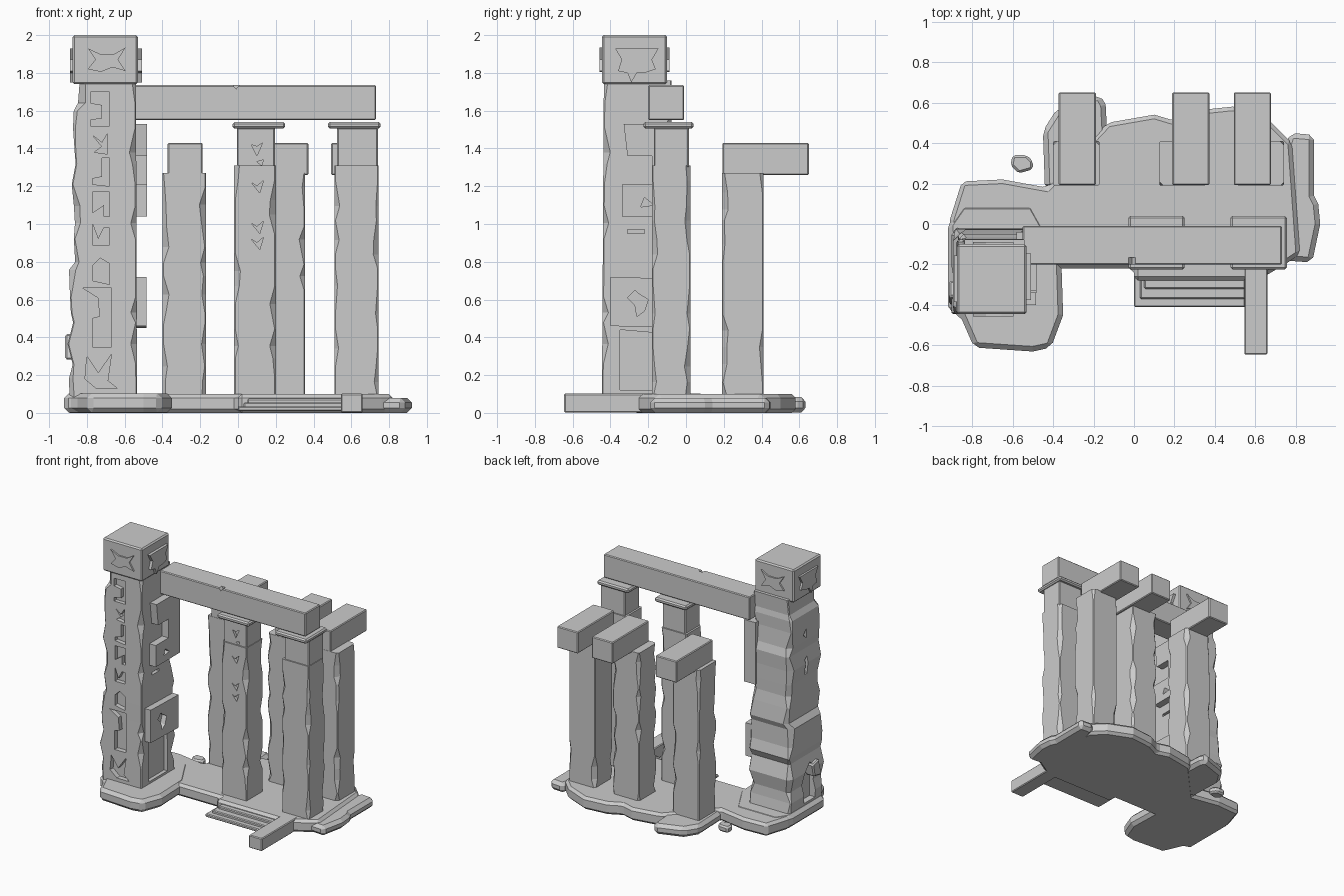
import bpy, bmesh, random
from mathutils import Vector

if "Cube" in bpy.data.objects:
    bpy.data.objects.remove(bpy.data.objects["Cube"])

random.seed(4)


def make(name, bm):
    bmesh.ops.recalc_face_normals(bm, faces=bm.faces)
    me = bpy.data.meshes.new(name)
    bm.to_mesh(me)
    bm.free()
    ob = bpy.data.objects.new(name, me)
    bpy.context.collection.objects.link(ob)
    return ob


def bake(ob):
    dg = bpy.context.evaluated_depsgraph_get()
    me = bpy.data.meshes.new_from_object(ob.evaluated_get(dg))
    ob.modifiers.clear()
    ob.data = me


def bevel(ob, w):
    if w:
        m = ob.modifiers.new("bevel", 'BEVEL')
        m.width, m.segments, m.limit_method = w, 1, 'ANGLE'
    return ob


def prism(name, pts, axis, lo, hi, w=0.0):
    """Extrude a 2D outline along an axis: x uses (y,z), y uses (x,z), z uses (x,y)."""
    place = {'x': lambda a, b, h: (h, a, b), 'y': lambda a, b, h: (a, h, b),
             'z': lambda a, b, h: (a, b, h)}[axis]
    bm = bmesh.new()
    rings = [[bm.verts.new(place(a, b, h)) for a, b in pts] for h in (lo, hi)]
    for r in rings:
        bm.faces.new(r)
    for i in range(len(pts)):
        j = (i + 1) % len(pts)
        bm.faces.new((rings[0][i], rings[0][j], rings[1][j], rings[1][i]))
    return bevel(make(name, bm), w)


def box(name, x0, x1, y0, y1, z0, z1, w=0.006):
    return prism(name, [(x0, y0), (x1, y0), (x1, y1), (x0, y1)], 'z', z0, z1, w)


def rough_column(name, bottom, top, z0, z1, n, chip, rough=0.0):
    """Stack of rectangles with randomly chipped corners; bounds are x0,x1,y0,y1."""
    bm = bmesh.new()
    rings = []
    for k in range(n + 1):
        t = k / n
        x0, x1, y0, y1 = [a + (b - a) * t for a, b in zip(bottom, top)]
        x0 += random.uniform(-rough, rough)
        y1 += random.uniform(-rough, rough)
        z = z0 + (z1 - z0) * t
        if 0 < k < n:
            z += random.uniform(-0.3, 0.3) * (z1 - z0) / n
        ring = []
        for cx, cy, sx, sy, first in ((x0, y0, 1, 1, 'y'), (x1, y0, -1, 1, 'x'),
                                      (x1, y1, -1, -1, 'y'), (x0, y1, 1, -1, 'x')):
            c = random.uniform(0.012, chip) if random.random() < 0.4 else 0.006
            a, b = (cx, cy + sy * c), (cx + sx * c, cy)
            for p in ((a, b) if first == 'y' else (b, a)):
                ring.append(bm.verts.new((p[0], p[1], z)))
        rings.append(ring)
    bm.faces.new(rings[0])
    bm.faces.new(rings[-1])
    for r, s in zip(rings, rings[1:]):
        for i in range(8):
            j = (i + 1) % 8
            bm.faces.new((r[i], r[j], s[j], s[i]))
    return make(name, bm)


def carve(ob, cutters):
    for c in cutters:
        c.hide_render = True
        m = ob.modifiers.new("carve", 'BOOLEAN')
        m.operation, m.solver, m.object = 'DIFFERENCE', 'EXACT', c
    bpy.context.view_layer.update()
    bake(ob)
    for c in cutters:
        bpy.data.objects.remove(c)


# ground slabs
prism("main_slab", [(-.91, -.2), (-.91, .02), (-.85, .21), (-.65, .22), (-.43, .18), (-.13, .5),
                    (.1, .54), (.2, .51), (.3, .56), (.49, .58), (.68, .5), (.78, .4), (.82, -.15),
                    (.76, -.19), (.66, -.25), (.56, -.28), (0, -.28), (0, -.22), (-.6, -.22)],
      'z', 0, .1, .02)
prism("tower_foot_slab", [(-.92, -.43), (-.86, -.45), (-.79, -.61), (-.5, -.63), (-.41, -.61),
                          (-.35, -.45), (-.36, -.15), (-.5, .1), (-.85, .1), (-.92, 0)],
      'z', 0.002, .103, .025)
prism("rear_rock", [(-.44, .17), (-.45, .46), (-.38, .57), (-.17, .64), (-.14, .59), (-.13, .4),
                    (0, .2)], 'z', 0.001, .085, .025)
prism("right_rock", [(.74, -.18), (.88, -.19), (.92, .0), (.91, .1), (.89, .14), (.89, .44),
                     (.77, .45), (.72, .3)], 'z', 0, .08, .025)
prism("loose_stone", [(-.61, .29), (-.57, .25), (-.5, .27), (-.5, .31), (-.53, .34), (-.6, .34)],
      'z', 0.01, .06, .012)

# front steps and kerb
for i, (a, b, y, z) in enumerate(((0, .55, -.41, .035), (.03, .55, -.37, .055), (.05, .55, -.32, .075))):
    box(f"step_{i}", a, b, y, -.2, .01, z)
box("kerb", .545, .66, -.645, -.2, .001, .102)

# back columns, each with a beam running backwards
for i, (cx, bx) in enumerate(((-.285, -.28), (.24, .28), (.625, .585))):
    b = (cx - .115, cx + .115, .19, .41)
    rough_column(f"back_column_{i}", b, b, .08, 1.27, 13, .035)
    box(f"back_beam_{i}", bx - .092, bx + .092, .192, .65, 1.26, 1.43)

# front columns with neck and capital
front = []
for i, (x0, x1, cx) in enumerate(((-.02, .2, .115), (.51, .745, .62))):
    b = (x0, x1, -.18, .025)
    front.append(rough_column(f"front_column_{i}", b, b, .08, 1.31, 13, .035))
    box(f"front_neck_{i}", x0 + .015, x1 - .005, -.17, .015, 1.3, 1.51)
    box(f"capital_{i}", cx - .143, cx + .135, -.225, .04, 1.505, 1.54, .01)
for z in (1.2, .985, .9):
    pts = [(.07, z + .02), (.1, z), (.135, z + .03), (.115, z - .035)]
    carve(front[0], [prism("cut", pts, 'y', -.3, -.155)])
neck = bpy.data.objects["front_neck_0"]
carve(neck, [prism("cut", [(.07, 1.42), (.1, 1.41), (.13, 1.43), (.1, 1.36)], 'y', -.3, -.15),
             prism("cut", [(.1, 1.33), (.135, 1.34), (.125, 1.31)], 'y', -.3, -.15)])

# lintel with a chipped edge
lintel = box("lintel", -.55, .73, -.2, -.01, 1.55, 1.735)
carve(lintel, [prism("cut", [(-.04, 1.75), (.02, 1.75), (-.01, 1.715)], 'y', -.25, -.165)])

# tower shaft
shaft = rough_column("tower_shaft", (-.895, -.535, -.445, -.025), (-.855, -.54, -.435, -.07),
                     .08, 1.76, 18, .04, .018)
# carved symbols down the front of the shaft
front_marks = [
    [(-.78, 1.7), (-.68, 1.7), (-.68, 1.52), (-.78, 1.52), (-.78, 1.55), (-.72, 1.56), (-.72, 1.63), (-.78, 1.64)],
    [(-.77, 1.47), (-.72, 1.43), (-.69, 1.48), (-.69, 1.37), (-.76, 1.38), (-.72, 1.41)],
    [(-.72, 1.35), (-.68, 1.35), (-.68, 1.2), (-.77, 1.21), (-.77, 1.24), (-.72, 1.25)],
    [(-.77, 1.17), (-.68, 1.17), (-.68, 1.04), (-.71, 1.04), (-.71, 1.1), (-.77, 1.06)],
    [(-.77, 1.0), (-.74, .92), (-.71, .98), (-.68, .98), (-.68, .89), (-.77, .89)],
    [(-.77, .78), (-.73, .82), (-.68, .79), (-.68, .68), (-.77, .7)],
    [(-.82, .66), (-.67, .66), (-.67, .35), (-.77, .35), (-.77, .5), (-.73, .51), (-.74, .61)],
    [(-.8, .3), (-.74, .21), (-.67, .31), (-.69, .17), (-.64, .13), (-.75, .13), (-.81, .18)],
]
cuts = [prism("cut", p, 'y', -.6, -.405) for p in front_marks]
# slots and lower niche on the right and left faces
cuts += [prism("cut", p, 'x', -.565, -.4) for p in (
    [(-.31, .95), (-.22, .95), (-.22, .97), (-.31, .97)],
    [(-.35, .12), (-.12, .12), (-.12, .42), (-.35, .44)])]
cuts += [prism("cut", p, 'x', -1.1, -.845) for p in (
    [(-.34, .12), (-.2, .12), (-.2, .36), (-.28, .42), (-.34, .36)],
    [(-.27, 1.12), (-.24, 1.12), (-.24, 1.24), (-.27, 1.26)],
    [(-.27, 1.4), (-.23, 1.43), (-.26, 1.48)])]
carve(shaft, cuts)

# raised panels on the right face of the shaft
p1 = prism("hook_panel", [(-.34, 1.04), (-.04, 1.04), (-.04, 1.53), (-.33, 1.53), (-.31, 1.36),
                          (-.18, 1.36), (-.18, 1.21), (-.34, 1.21)], 'x', -.58, -.482)
carve(p1, [prism("cut", [(-.24, 1.09), (-.17, 1.1), (-.22, 1.14)], 'x', -.525, -.4)])
p2 = prism("square_panel", [(-.4, .46), (-.05, .45), (-.05, .71), (-.4, .72)], 'x', -.58, -.485)
carve(p2, [prism("cut", [(-.31, .61), (-.27, .65), (-.25, .63), (-.2, .6), (-.22, .54), (-.26, .51), (-.27, .57)],
                 'x', -.525, -.4)])
prism("left_chip", [(-.4, .28), (-.36, .42), (-.28, .4), (-.3, .3)], 'x', -.915, -.8, .01)

# tower head with raised star symbols on all four sides
prism("tower_head", [(-.875, -.445), (-.53, -.445), (-.53, -.1), (-.875, -.1)], 'z', 1.74, 2.0, .01)
star = [(-.1, .06), (-.035, .03), (.04, .03), (.1, .065), (.06, 0), (.1, -.06), (.03, -.04),
        (-.03, -.065), (-.1, -.05), (-.06, 0)]
foot = [(-.115, .06), (.115, .06), (.08, 0), (.1, -.05), (.04, -.07), (0, -.07), (-.03, -.12),
        (-.05, -.07), (-.1, -.06), (-.08, 0)]
for name, axis, shape, c, lo, hi in (("front", 'y', star, -.695, -.457, -.4), ("back", 'y', star, -.695, -.15, -.088),
                                     ("right", 'x', foot, -.26, -.58, -.508), ("left", 'x', foot, -.27, -.89, -.8)):
    prism(f"{name}_star", [(c + a, 1.87 + b) for a, b in shape], axis, lo, hi)
